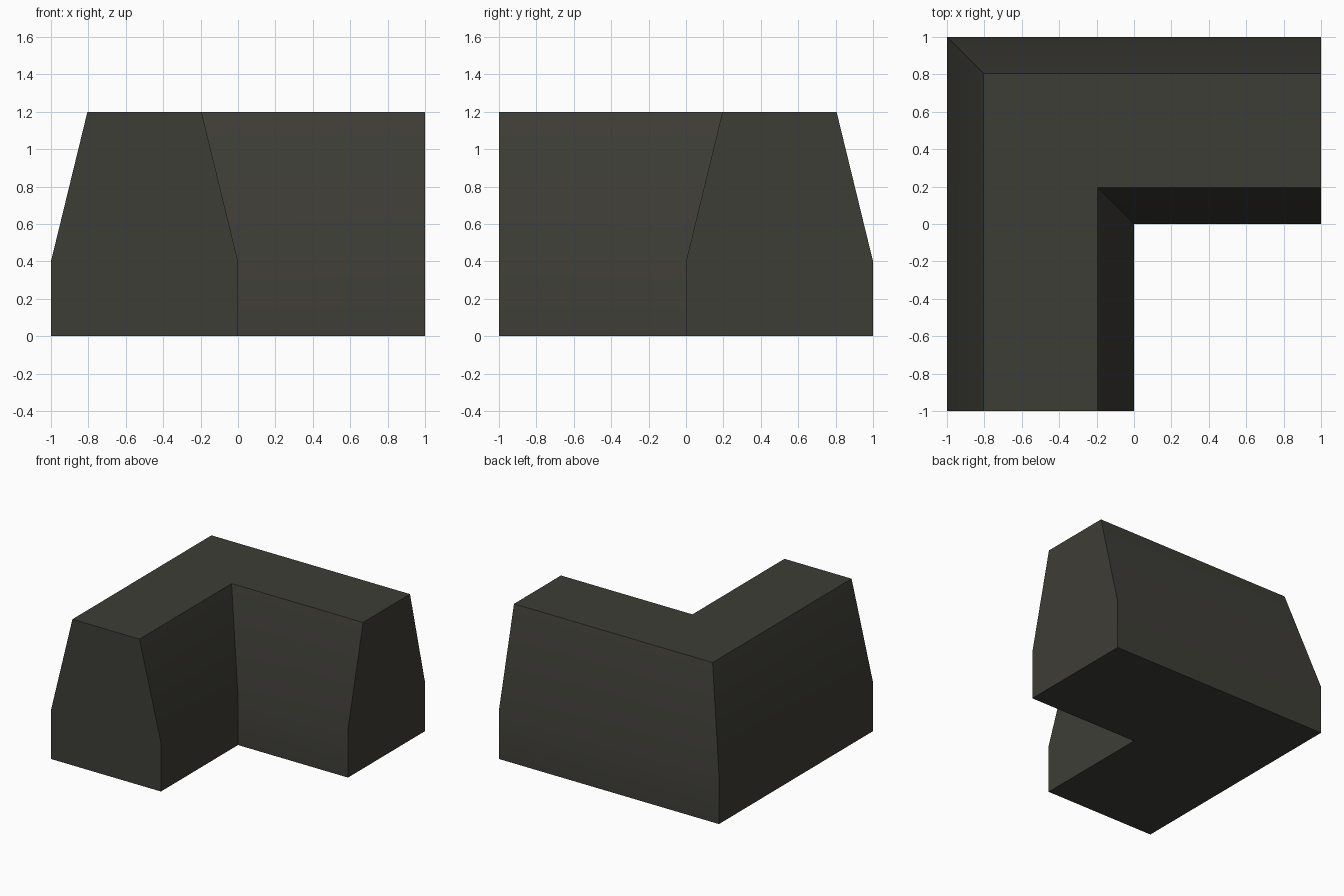
import bpy, bmesh, math

if "Cube" in bpy.data.objects:
    bpy.data.objects.remove(bpy.data.objects["Cube"])

# Flat dark stone colour
stone = bpy.data.materials.new("dark_stone")
stone.diffuse_color = (0.048, 0.047, 0.038, 1)
stone.use_nodes = True
stone.node_tree.nodes["Principled BSDF"].inputs["Base Color"].default_value = stone.diffuse_color

# Barrier cross-section: (offset from wall centreline, height)
profile = [(-0.5, 0), (-0.5, 0.4), (-0.305, 1.2), (0.305, 1.2), (0.5, 0.4), (0.5, 0)]

# Sweep the section along an L path with a mitred corner
bm = bmesh.new()
stations = [
    [bm.verts.new((-0.5 + d, -1, z)) for d, z in profile],
    [bm.verts.new((-0.5 + d, 0.5 - d, z)) for d, z in profile],
    [bm.verts.new((1, 0.5 - d, z)) for d, z in profile],
]
n = len(profile)
for a, b in zip(stations, stations[1:]):
    for i in range(n):
        j = (i + 1) % n
        bm.faces.new((a[i], a[j], b[j], b[i]))

# End caps
bm.faces.new(stations[0])
bm.faces.new(stations[-1])
bmesh.ops.recalc_face_normals(bm, faces=bm.faces)

mesh = bpy.data.meshes.new("corner_wall")
bm.to_mesh(mesh)
bm.free()
mesh.materials.append(stone)
wall = bpy.data.objects.new("corner_wall", mesh)
bpy.context.collection.objects.link(wall)

# Soft break between upright base and sloped sides, sharp elsewhere
bpy.context.view_layer.objects.active = wall
wall.select_set(True)
bpy.ops.object.shade_smooth_by_angle(angle=math.radians(30))
